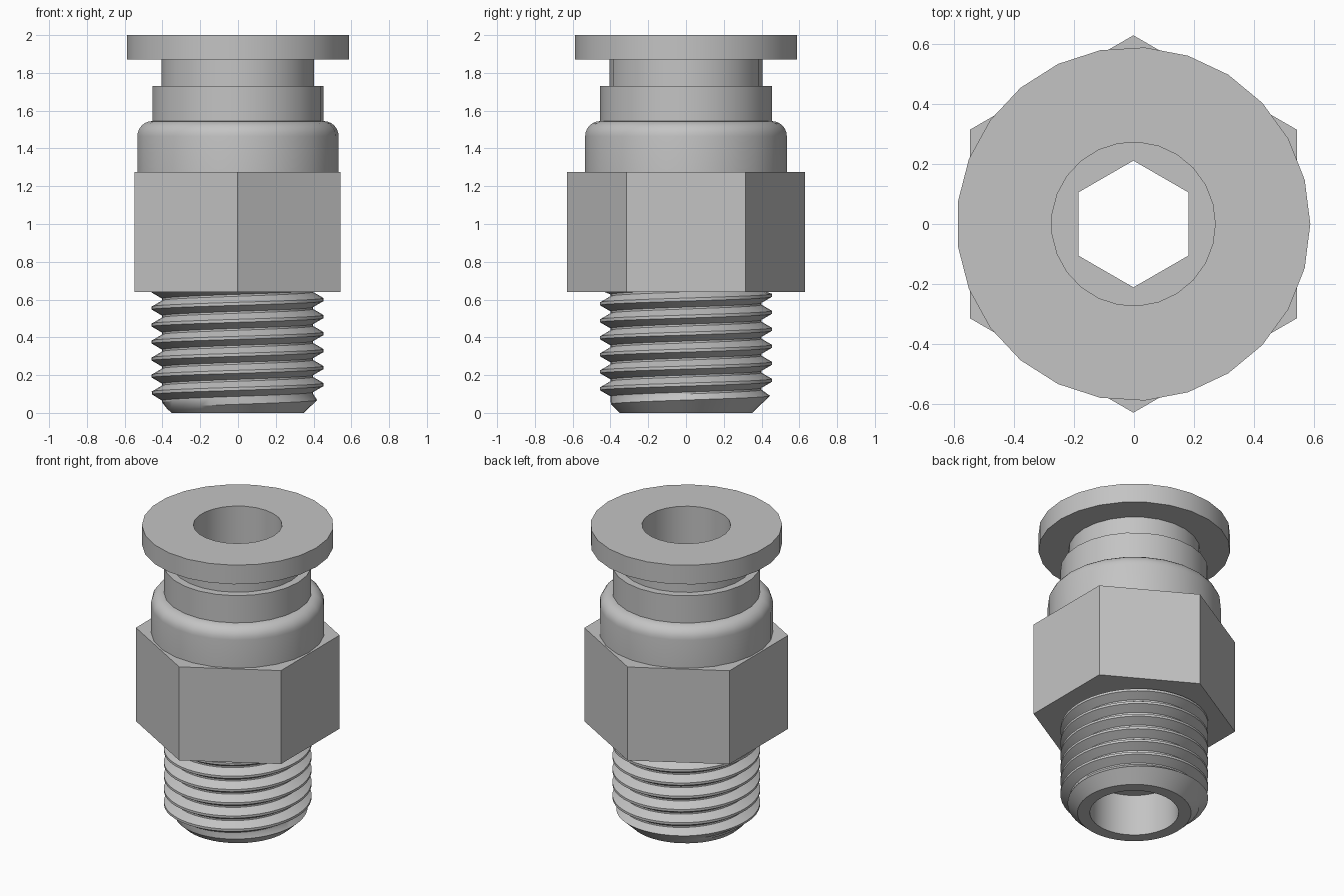
import bpy, bmesh, math

if "Cube" in bpy.data.objects:
    bpy.data.objects.remove(bpy.data.objects["Cube"])

GREY = (0.55, 0.55, 0.55, 1)
mat = bpy.data.materials.new("plain grey")
mat.use_nodes = True
mat.diffuse_color = GREY
mat.node_tree.nodes["Principled BSDF"].inputs["Base Color"].default_value = GREY

CENTRE_X = -0.002
BORE = 0.273


def finish(bm, name):
    """Turn a bmesh into a smooth-shaded object with sharp edges kept."""
    bmesh.ops.remove_doubles(bm, verts=bm.verts, dist=1e-5)
    mesh = bpy.data.meshes.new(name)
    bm.to_mesh(mesh)
    bm.free()
    mesh.materials.append(mat)
    obj = bpy.data.objects.new(name, mesh)
    obj.location.x = CENTRE_X
    bpy.context.collection.objects.link(obj)
    bpy.ops.object.select_all(action='DESELECT')
    obj.select_set(True)
    bpy.context.view_layer.objects.active = obj
    bpy.ops.object.shade_smooth_by_angle(angle=math.radians(30))
    return obj


def skin(bm, columns):
    """Join neighbouring columns of points with quads."""
    cols = [[bm.verts.new(p) for p in col] for col in columns]
    for a, b in zip(cols, cols[1:]):
        for j in range(len(a) - 1):
            bm.faces.new((a[j], b[j], b[j + 1], a[j + 1]))


def polar(r, angle, z):
    return (r * math.cos(angle), r * math.sin(angle), z)


def hexagon(apothem):
    """Radius of a hexagon, with corners on the y axis, at any angle."""
    sixth = math.pi / 3
    return lambda a: apothem / math.cos((a + sixth / 2) % sixth - sixth / 2)


def lathe(name, profile, sides):
    """Spin (radius, z) points; a radius may be a function of the angle."""
    columns = []
    for i in range(sides + 1):
        a = math.tau * i / sides
        columns.append([polar(r(a) if callable(r) else r, a, z) for r, z in profile])
    bm = bmesh.new()
    skin(bm, columns)
    return finish(bm, name)


# Push-in release ring with its flange and tube socket
SOCKET_FLOOR = 0.9
lathe("release_ring", [(0.405, 1.73), (0.405, 1.87), (0.59, 1.87), (0.59, 2.0),
                       (BORE, 2.0), (BORE, SOCKET_FLOOR)], 25)

# Collar around the release ring
lathe("collar", [(0.455, 1.545), (0.455, 1.73), (0.40, 1.73)], 25)

# Body shoulder with a rounded upper edge
fillet = 0.08
curve = [(0.455 + fillet * math.cos(t), 1.465 + fillet * math.sin(t))
         for t in (math.pi / 2 * k / 6 for k in range(7))]
lathe("shoulder", [(0.535, 1.275)] + curve + [(0.45, 1.545)], 25)

# Hexagonal wrench section
flats = hexagon(0.545)
lathe("hex_nut", [(0.38, 0.64), (flats, 0.64), (flats, 1.275), (0.5, 1.275)], 24)

# Inner passage: hex key socket between the two round bores, and the end face
key = hexagon(0.183)
lathe("inner_passage", [(0.28, SOCKET_FLOOR), (key, SOCKET_FLOOR), (key, 0.28),
                        (BORE, 0.28), (BORE, 0.0), (0.35, 0.0)], 48)

# Right-handed screw thread with a chamfered tip
PITCH, CREST, ROOT = 0.09, 0.455, 0.40
tooth = [(-0.008, CREST), (0.008, CREST), (0.04, ROOT), (0.05, ROOT)]
columns = []
for i in range(49):
    turn = i / 48
    column = []
    for k in range(-9, 3):
        for dz, r in tooth:
            z = 0.60 + (k + turn) * PITCH + dz
            z = min(max(z, 0.0), 0.65)
            column.append(polar(min(r, 0.35 + 1.05 * z), math.tau * turn, z))
    columns.append(column)
bm = bmesh.new()
skin(bm, columns)
finish(bm, "screw_thread")
